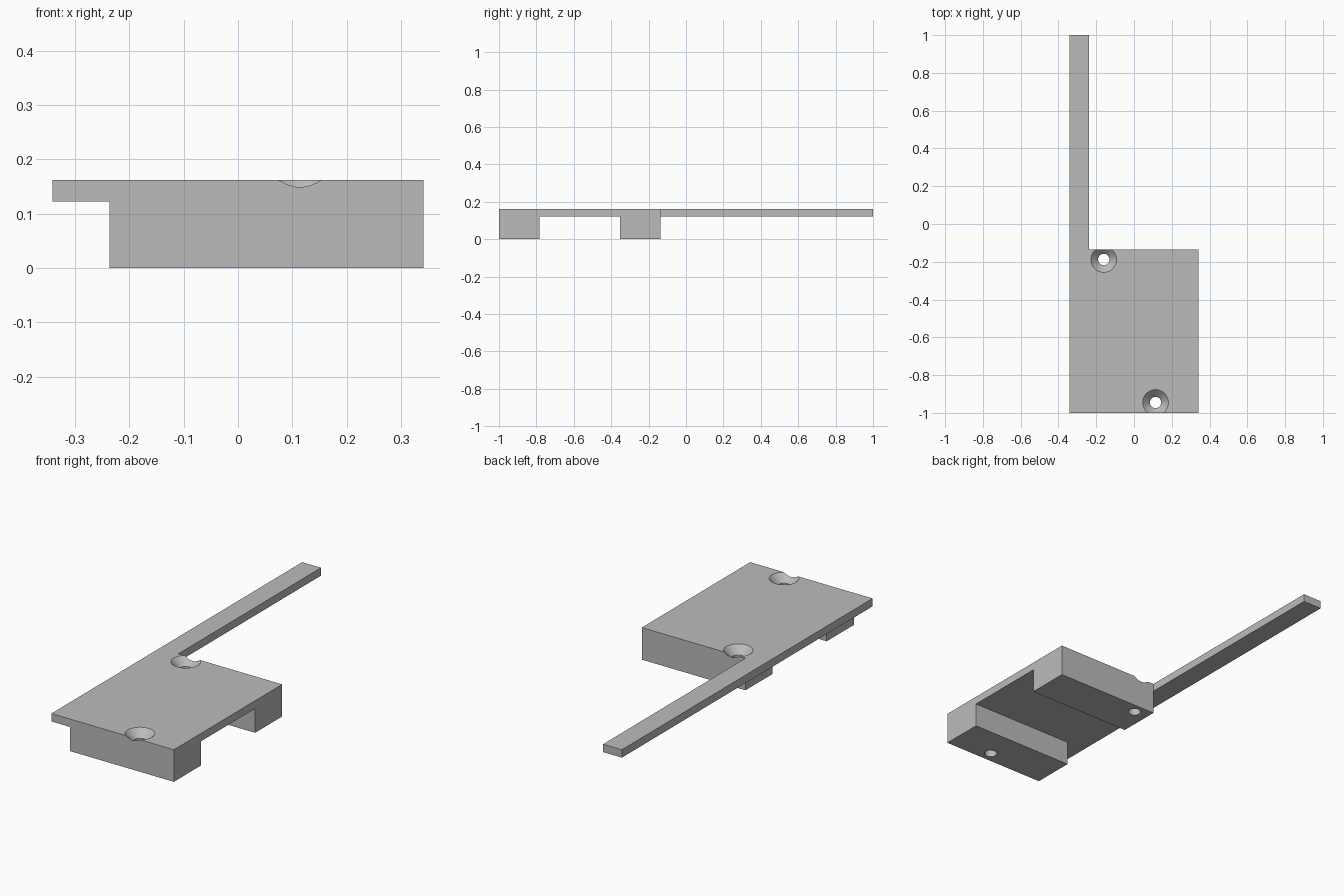
import bpy, bmesh, math
from mathutils import Vector

cube = bpy.data.objects.get("Cube")
if cube:
    bpy.data.objects.remove(cube, do_unlink=True)

grey = bpy.data.materials.new("plain grey")
grey.use_nodes = True
GREY = (0.5, 0.5, 0.5, 1)
grey.diffuse_color = GREY
grey.node_tree.nodes["Principled BSDF"].inputs["Base Color"].default_value = GREY

LEFT, RIGHT, STEP = -0.342, 0.342, -0.237   # strip side, far side, inner edge of strip
FRONT, BACK, TIP = -1.0, -0.136, 1.0
FOOT, UNDER, TOP = 0.216, 0.122, 0.162


def add_object(name, bm):
    bmesh.ops.recalc_face_normals(bm, faces=bm.faces)
    mesh = bpy.data.meshes.new(name)
    bm.to_mesh(mesh)
    bm.free()
    mesh.materials.append(grey)
    obj = bpy.data.objects.new(name, mesh)
    bpy.context.collection.objects.link(obj)
    return obj


def extrude_profile(name, points, direction):
    bm = bmesh.new()
    face = bm.faces.new([bm.verts.new(p) for p in points])
    new = bmesh.ops.extrude_face_region(bm, geom=[face])["geom"]
    moved = [v for v in new if isinstance(v, bmesh.types.BMVert)]
    bmesh.ops.translate(bm, verts=moved, vec=Vector(direction))
    return add_object(name, bm)


def screw_cutter(name, x, y):
    # Countersink cone running into a straight through hole
    profile = [(0, -0.05), (0.03, -0.05), (0.03, TOP - 0.038),
               (0.068, TOP), (0.108, TOP + 0.04), (0, TOP + 0.04)]
    bm = bmesh.new()
    verts = [bm.verts.new((r, 0, z)) for r, z in profile]
    edges = [bm.edges.new(pair) for pair in zip(verts, verts[1:])]
    bmesh.ops.spin(bm, geom=verts + edges, cent=(0, 0, 0), axis=(0, 0, 1),
                   angle=math.tau, steps=48)
    bmesh.ops.remove_doubles(bm, verts=bm.verts, dist=1e-5)
    bmesh.ops.translate(bm, verts=bm.verts, vec=(x, y, 0))
    obj = add_object(name, bm)
    obj.hide_render = True
    obj.hide_set(True)
    return obj


# Bridge-shaped body: plate with a foot block at each end
side = [(FRONT, 0), (FRONT + FOOT, 0), (FRONT + FOOT, UNDER),
        (BACK - FOOT, UNDER), (BACK - FOOT, 0), (BACK, 0),
        (BACK, TOP), (FRONT, TOP)]
bracket = extrude_profile("bracket_body", [(STEP, y, z) for y, z in side],
                          (RIGHT - STEP, 0, 0))

# Long thin strip along the right edge
strip = extrude_profile("long_strip",
                        [(LEFT, FRONT, UNDER), (STEP, FRONT, UNDER),
                         (STEP, FRONT, TOP), (LEFT, FRONT, TOP)],
                        (0, TIP - FRONT, 0))
strip.hide_render = True
strip.hide_set(True)

# Join the strip and cut the two countersunk screw holes
steps = [("UNION", strip),
         ("DIFFERENCE", screw_cutter("front_hole_cutter", 0.114, -0.945)),
         ("DIFFERENCE", screw_cutter("back_hole_cutter", -0.16, -0.188))]
for operation, other in steps:
    mod = bracket.modifiers.new(other.name, "BOOLEAN")
    mod.operation = operation
    mod.solver = "EXACT"
    mod.object = other

# Bake the result and remove the helpers
bpy.context.view_layer.update()
result = bpy.data.meshes.new_from_object(
    bracket.evaluated_get(bpy.context.evaluated_depsgraph_get()))
bracket.modifiers.clear()
bracket.data = result
for _, other in steps:
    bpy.data.objects.remove(other, do_unlink=True)

# Smooth hole walls, sharp edges elsewhere
bpy.ops.object.select_all(action="DESELECT")
bracket.select_set(True)
bpy.context.view_layer.objects.active = bracket
bpy.ops.object.shade_smooth_by_angle(angle=math.radians(30))
